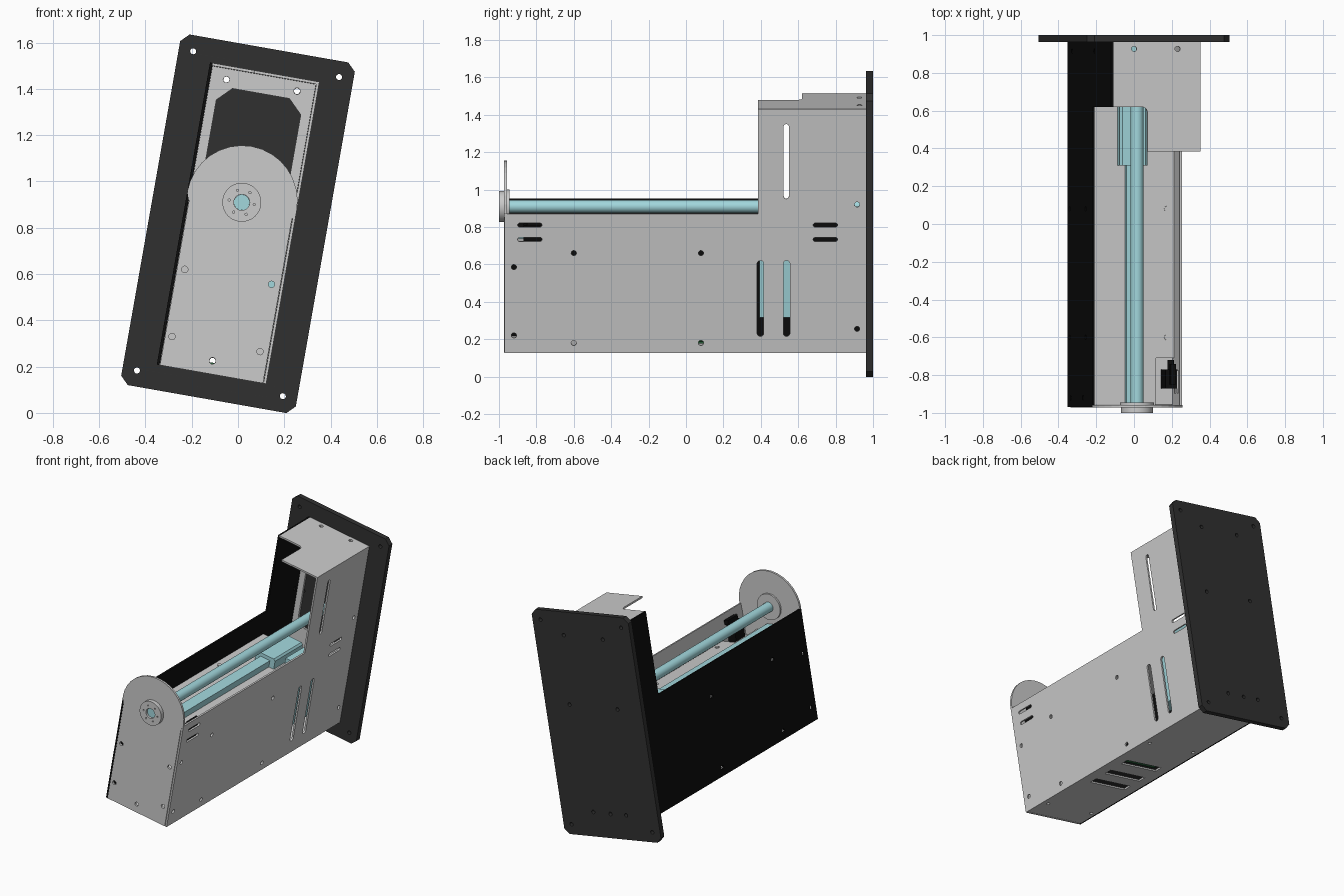
import bpy, bmesh, math
from mathutils import Matrix, Vector

if "Cube" in bpy.data.objects:
    bpy.data.objects.remove(bpy.data.objects["Cube"])

# The whole unit leans 10 degrees, so it is built upright (u, y, v) and tilted
ANG, ZC = math.radians(10), 0.817
TILT = Matrix.Translation((0, 0, ZC)) @ Matrix.Rotation(ANG, 4, 'Y')
CO, SI = math.cos(ANG), math.sin(ANG)
AXES = {'u': ((0, 1, 0), (0, 0, 1), (1, 0, 0)),
        'v': ((1, 0, 0), (0, 1, 0), (0, 0, 1)),
        'y': ((1, 0, 0), (0, 0, 1), (0, -1, 0))}


def mat(name, rgb):
    m = bpy.data.materials.new(name)
    m.diffuse_color = (*rgb, 1)
    m.use_nodes = True
    m.node_tree.nodes["Principled BSDF"].inputs["Base Color"].default_value = m.diffuse_color
    return m


BLACK = mat('black', (0.004, 0.004, 0.004))
DARK = mat('charcoal', (0.03, 0.03, 0.03))
CYAN = mat('pale_cyan', (0.36, 0.68, 0.72))
GREEN = mat('board_green', (0.02, 0.12, 0.04))


def circle(c, r, n=14):
    return [(c[0] + r * math.cos(2 * math.pi * i / n),
             c[1] + r * math.sin(2 * math.pi * i / n)) for i in range(n)]


def rect(a0, a1, b0, b1, ch=0.0):
    if not ch:
        return [(a0, b0), (a1, b0), (a1, b1), (a0, b1)]
    return [(a0 + ch, b0), (a1 - ch, b0), (a1, b0 + ch), (a1, b1 - ch),
            (a1 - ch, b1), (a0 + ch, b1), (a0, b1 - ch), (a0, b0 + ch)]


def slot(a0, a1, b0, b1):
    """Rounded-end slot filling the given rectangle."""
    r = min(a1 - a0, b1 - b0) / 2
    pts = []
    for i in range(16):
        t = 2 * math.pi * (i + 0.5) / 16
        c, s = math.cos(t), math.sin(t)
        pts.append(((a1 - r if c > 0 else a0 + r) + r * c,
                    (b1 - r if s > 0 else b0 + r) + r * s))
    return pts


def sheet(name, axis, lo, hi, outline, holes=(), m=None, smooth=False):
    """Extrude an outline with holes between lo and hi along u, y or v."""
    cu = bpy.data.curves.new(name, 'CURVE')
    cu.dimensions, cu.fill_mode = '2D', 'BOTH'
    cu.extrude = (hi - lo) / 2
    for pts in [outline, *holes]:
        sp = cu.splines.new('POLY')
        sp.points.add(len(pts) - 1)
        for p, q in zip(sp.points, pts):
            p.co = (q[0], q[1], 0, 1)
        sp.use_cyclic_u = True
    tmp = bpy.data.objects.new('tmp', cu)
    bpy.context.collection.objects.link(tmp)
    dg = bpy.context.evaluated_depsgraph_get()
    me = bpy.data.meshes.new_from_object(tmp.evaluated_get(dg))
    bpy.data.objects.remove(tmp)
    a, b, c = (Vector(x) for x in AXES[axis])
    mid = (lo + hi) / 2
    rot = Matrix((a, b, c)).transposed().to_4x4()
    off = Matrix.Translation((-c if axis == 'y' else c) * mid)
    me.transform(TILT @ off @ rot)
    bm = bmesh.new()
    bm.from_mesh(me)
    bmesh.ops.remove_doubles(bm, verts=bm.verts, dist=1e-5)
    bmesh.ops.recalc_face_normals(bm, faces=bm.faces)
    for f in bm.faces:
        f.smooth = False
    bm.to_mesh(me)
    bm.free()
    me.name = name
    ob = bpy.data.objects.new(name, me)
    bpy.context.collection.objects.link(ob)
    me.materials.clear()
    if m:
        me.materials.append(m)
    if smooth:
        bpy.ops.object.select_all(action='DESELECT')
        ob.select_set(True)
        bpy.context.view_layer.objects.active = ob
        bpy.ops.object.shade_smooth_by_angle(angle=math.radians(35))
    return ob


def front(x, z):
    """Front-view position to upright (u, v)."""
    return x * CO - (z - ZC) * SI, x * SI + (z - ZC) * CO


def vz(z, u=0.24):
    """Height on a side wall to upright v."""
    return (z - ZC + u * SI) / CO


# Mounting plate with chamfered corners
screws = [front(*p) for p in ((-0.05, 1.44), (0.255, 1.39), (-0.11, 0.225))]
ears = [(s * 0.32, t * 0.70) for s in (-1, 1) for t in (-1, 1)]
mids = [(-0.19, 0.13), (0.19, 0.13), (-0.13, -0.60), (0.13, -0.60)]
sheet('mounting_plate', 'y', 0.963, 1.0, rect(-0.383, 0.383, -0.769, 0.769, 0.035),
      [circle(p, 0.013) for p in screws + ears + mids], DARK)

# Back panel with chamfered window
sheet('back_panel', 'y', 0.947, 0.962, rect(-0.227, 0.227, -0.647, 0.652),
      [rect(-0.185, 0.185, -0.12, 0.571, 0.06)] + [circle(p, 0.014) for p in screws])

# Side walls: L-shaped sheets with bolt holes, the right one slotted
TOP = 0.096


def wall_outline(step):
    return [(-0.97, -0.66), (0.963, -0.66), (0.963, 0.665),
            (step, 0.665), (step, TOP), (-0.97, TOP)]


bolts = [(-0.92, 0.585), (-0.92, 0.22), (-0.6, 0.66), (0.08, 0.66),
         (-0.6, 0.18), (0.08, 0.18), (0.915, 0.92), (0.915, 0.255)]
bolts = [circle((y, vz(z)), 0.014) for y, z in bolts]
slots = [slot(y0, y0 + 0.13, vz(z - 0.011), vz(z + 0.011))
         for y0 in (-0.9, 0.68) for z in (0.81, 0.733)]
slots += [slot(y0, y0 + 0.036, vz(0.215), vz(0.62)) for y0 in (0.38, 0.52)]
slots.append(slot(0.522, 0.55, vz(0.95), vz(1.35)))
sheet('right_wall', 'u', 0.228, 0.24, wall_outline(0.385), bolts + slots)
sheet('left_wall', 'u', -0.24, -0.228, wall_outline(0.62), bolts, BLACK)

# Floor with three vents
sheet('floor', 'v', -0.66, -0.648, rect(-0.228, 0.228, -0.955, 0.963),
      [rect(-0.15, 0.15, y - 0.03, y + 0.03) for y in (-0.38, -0.23, -0.06)] +
      [circle((u, y), 0.012) for u in (-0.19, 0.19) for y in (-0.8, 0.25, 0.85)])
sheet('circuit_board', 'v', -0.62, -0.61, rect(-0.17, 0.17, -0.12, 0.12), m=GREEN)

# Top cover, notched on the left with a filleted inner corner
fillet = [(-0.075 + 0.03 * math.cos(t), 0.59 + 0.03 * math.sin(t))
          for t in (i * math.pi / 10 for i in range(6))]
sheet('top_cover', 'v', 0.653, 0.665,
      [(0.24, 0.385), (0.24, 0.963), (-0.24, 0.963), (-0.24, 0.62)] + fillet[::-1] +
      [(-0.045, 0.385)],
      [circle((u, 0.927), 0.014) for u in (-0.117, 0.117)])

# Front panel with round head
arc = [(0.24 * math.cos(t), 0.1 + 0.24 * math.sin(t))
       for t in (math.pi * i / 16 for i in range(17))]
fh = [front(*p) for p in ((-0.23, 0.62), (-0.285, 0.33), (0.095, 0.265),
                          (0.145, 0.555), (-0.11, 0.225))]
sheet('front_panel', 'y', -0.972, -0.957,
      [(-0.226, -0.66), (0.226, -0.66), (0.226, 0.06)] + arc + [(-0.226, 0.06)],
      [circle(p, 0.014) for p in fh] + [circle((0, 0.094), 0.034, 24)])

# Bearing hub either side of the front panel, with the long rod through it
C = (0, 0.094)
pins = [circle((0.055 * math.cos(i * math.pi / 3), C[1] + 0.055 * math.sin(i * math.pi / 3)),
               0.005, 8) for i in range(6)]
bore = circle(C, 0.0345, 32)
sheet('hub_flange', 'y', -1.0, -0.972, circle(C, 0.084, 40), [bore] + pins, smooth=True)
sheet('hub_inner', 'y', -0.957, -0.944, circle(C, 0.09, 40), [bore], smooth=True)
sheet('rod', 'y', -0.985, 0.947, circle(C, 0.034, 32), m=CYAN, smooth=True)

# Inner deck with corner cut-out, and its screw heads
sheet('deck', 'v', -0.085, -0.072,
      [(-0.227, -0.956), (0.13, -0.956), (0.13, -0.71), (0.227, -0.71),
       (0.227, 0.62), (-0.227, 0.62)])
for i, (u, y) in enumerate((u, y) for u in (-0.19, 0.19) for y in (-0.6, 0.08)):
    sheet(f'deck_screw_{i + 1}', 'v', -0.072, -0.066, circle((u, y), 0.015))

# Linear rail and carriage on the deck, motor block by the right wall
sheet('rail', 'y', -0.95, 0.62, rect(-0.037, 0.037, -0.072, -0.025), m=CYAN)
sheet('carriage', 'y', 0.31, 0.62, rect(-0.075, 0.075, -0.085, 0.0, 0.012), m=CYAN)
sheet('motor_block', 'y', 0.392, 0.62, rect(0.10, 0.215, -0.47, -0.01), m=CYAN)

# Small sensor on a bracket in the deck cut-out
sheet('sensor_bracket', 'v', -0.13, -0.118, rect(0.12, 0.227, -0.956, -0.70))
sheet('sensor_body', 'v', -0.118, 0.03, rect(0.165, 0.225, -0.87, -0.77), m=BLACK)
sheet('sensor_tip', 'y', -0.77, -0.72, circle((0.2, -0.01), 0.018, 12), m=BLACK)
sheet('sensor_arm', 'v', 0.03, 0.06, rect(0.185, 0.215, -0.85, -0.74), m=BLACK)
